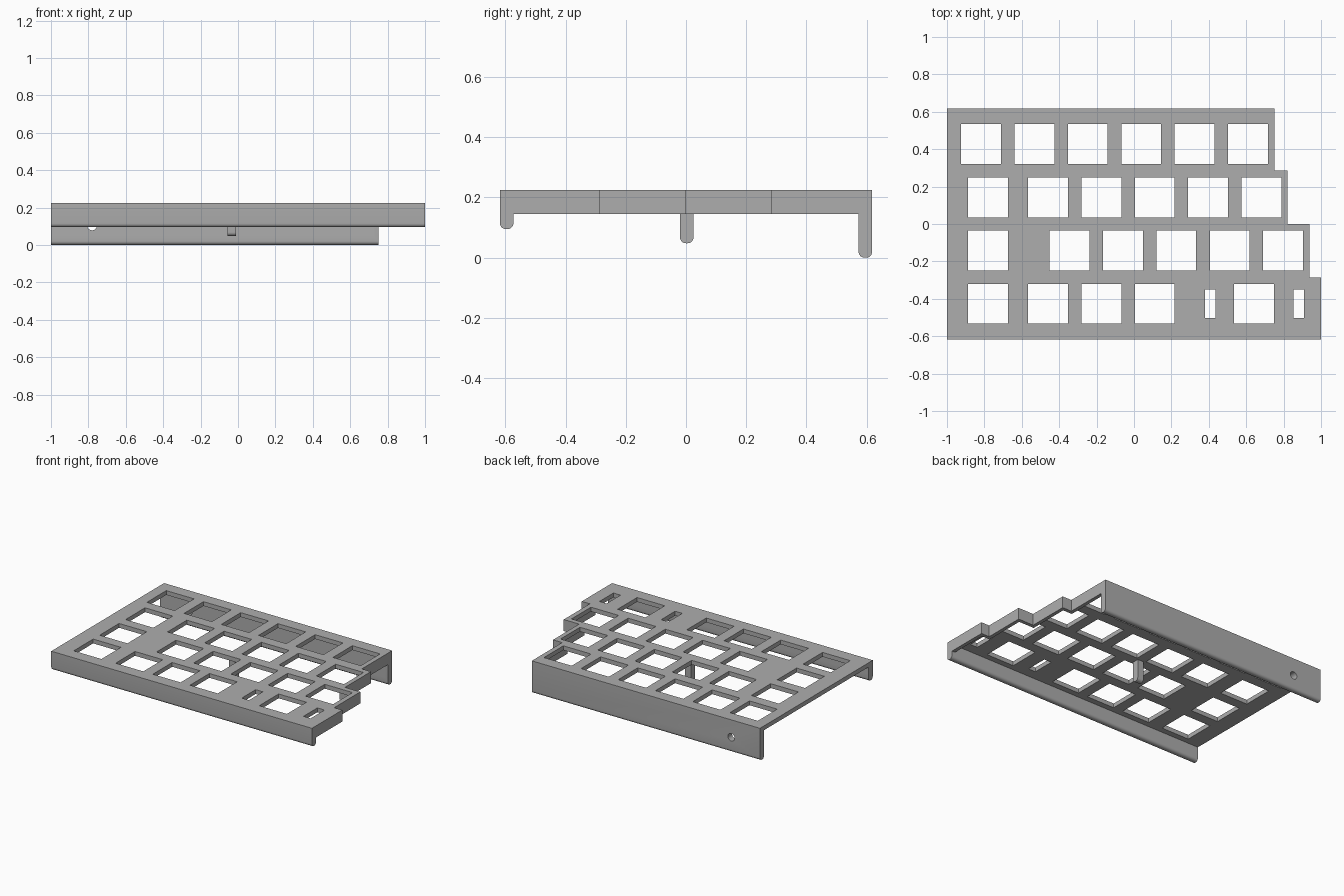
import bpy, bmesh, math
from mathutils import Vector

cube = bpy.data.objects.get("Cube")
if cube:
    bpy.data.objects.remove(cube, do_unlink=True)

GREY = bpy.data.materials.new("mid grey plastic")
GREY.use_nodes = True
colour = (0.42, 0.42, 0.42, 1)
GREY.diffuse_color = colour
GREY.node_tree.nodes["Principled BSDF"].inputs["Base Color"].default_value = colour

TOP, UNDER, SKIRT = 0.225, 0.195, 0.145   # plate top, plate underside, side skirt bottom
Y, WALL, RIM = 0.618, 0.045, 0.025        # half depth, wall and skirt thickness
KEY = 0.213


def prism(name, points, axis, lo, hi):
    """Extrude a 2D outline along an axis: 'x' takes (y, z), 'y' takes (x, z), 'z' takes (x, y)."""
    place = {"x": lambda a, b, t: (t, a, b), "y": lambda a, b, t: (a, t, b),
             "z": lambda a, b, t: (a, b, t)}[axis]
    bm = bmesh.new()
    face = bm.faces.new([bm.verts.new(place(a, b, lo)) for a, b in points])
    ext = bmesh.ops.extrude_face_region(bm, geom=[face])
    moved = [v for v in ext["geom"] if isinstance(v, bmesh.types.BMVert)]
    bmesh.ops.translate(bm, verts=moved, vec=Vector(place(0, 0, hi - lo)))
    bmesh.ops.recalc_face_normals(bm, faces=bm.faces)
    mesh = bpy.data.meshes.new(name)
    bm.to_mesh(mesh)
    bm.free()
    mesh.materials.append(GREY)
    obj = bpy.data.objects.new(name, mesh)
    bpy.context.collection.objects.link(obj)
    return obj


def rect(x, y, w, h):
    return [(x - w / 2, y - h / 2), (x + w / 2, y - h / 2),
            (x + w / 2, y + h / 2), (x - w / 2, y + h / 2)]


def foot(y0, y1, z, r=0.02, steps=6):
    """Rounded bottom end of a wall, running from y0 to y1."""
    arc = [math.pi / 2 * i / steps for i in range(steps + 1)]
    left = [(y0 + r - r * math.cos(a), z + r - r * math.sin(a)) for a in arc]
    return left + [(y0 + y1 - y, h) for y, h in reversed(left)]


def cut(target, cutter):
    mod = target.modifiers.new("cut", "BOOLEAN")
    mod.operation, mod.solver, mod.object = "DIFFERENCE", "EXACT", cutter
    bpy.context.view_layer.objects.active = target
    bpy.ops.object.modifier_apply(modifier=mod.name)
    bpy.data.objects.remove(cutter, do_unlink=True)


def smooth(obj):
    bpy.ops.object.select_all(action="DESELECT")
    obj.select_set(True)
    bpy.context.view_layer.objects.active = obj
    bpy.ops.object.shade_smooth_by_angle(angle=math.radians(30))


# Case: side profile with a short front wall and a tall back wall
profile = ([(-Y, TOP)] + foot(-Y, -Y + WALL, 0.095) + [(-Y + WALL, SKIRT), (Y - WALL, SKIRT)]
           + foot(Y - WALL, Y, 0) + [(Y, TOP)])
case = prism("case", profile, "x", -1, 1)

# Staggered right edge
steps = [(0.75, 0.286), (0.82, 0.286), (0.82, 0), (0.938, 0), (0.938, -0.286), (1, -0.286)]
cut(case, prism("edge_cutter", [(0.75, 1)] + steps + [(1.2, -0.286), (1.2, 1)], "z", -0.1, 0.4))

# Hollow underside, leaving a thin skirt along the staggered edge
inner = [(x - RIM, y - RIM) for x, y in steps]
pocket = ([(-1.1, Y - WALL), (0.75 - RIM, Y - WALL)] + inner
          + [(1 - RIM, -Y + WALL), (-1.1, -Y + WALL)])
cut(case, prism("pocket_cutter", pocket, "z", 0.05, UNDER))

# Key openings: row centre y, then first x of each run and its count
PITCH = 0.2855
rows = [(0.428, [(-0.818, 6)]),
        (0.142, [(-0.781, 1), (-0.46, 5)]),
        (-0.142, [(-0.781, 1), (-0.345, 5)]),
        (-0.426, [(-0.781, 1), (-0.46, 3), (0.642, 1)])]
for y, runs in rows:
    for x, count in runs:
        for i in range(count):
            cut(case, prism("key_cutter", rect(x + i * PITCH, y, KEY, KEY), "z", 0.1, 0.3))

# Stabiliser slots either side of the wide key
for x in (0.408, 0.881):
    cut(case, prism("slot_cutter", rect(x, -0.426, 0.055, 0.153), "z", 0.1, 0.3))

# Round cable hole in the back wall
circle = [(-0.78 + 0.026 * math.cos(a), 0.104 + 0.026 * math.sin(a))
          for a in (math.tau * i / 24 for i in range(24))]
cut(case, prism("cable_hole_cutter", circle, "y", 0.5, 0.7))
smooth(case)

# Support post under the middle of the plate
post = prism("support_post", [(-0.02, UNDER + 0.005)] + foot(-0.02, 0.025, 0.048)
             + [(0.025, UNDER + 0.005)], "x", -0.055, -0.01)
smooth(post)
